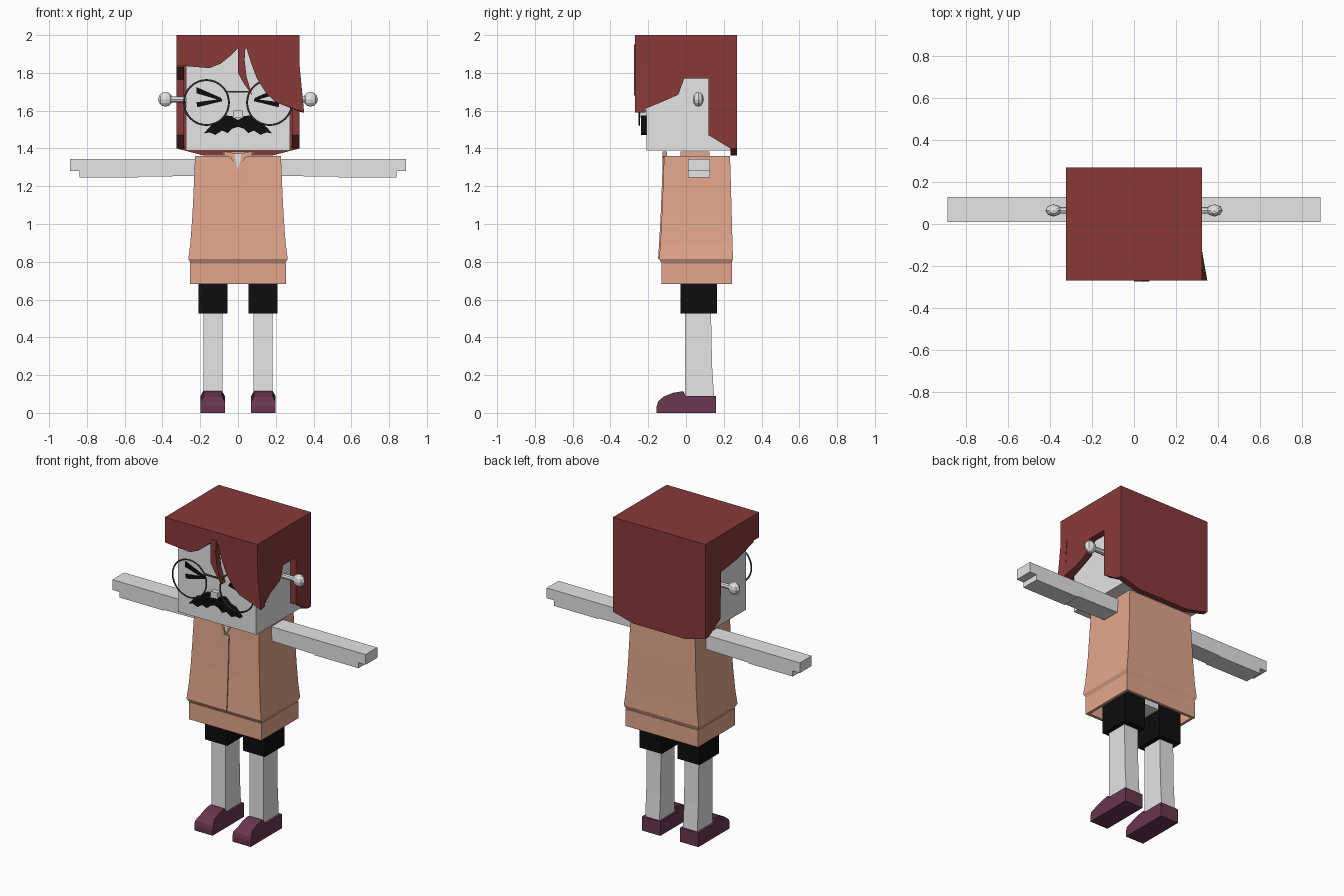
import bpy, bmesh, math

cube = bpy.data.objects.get("Cube")
if cube:
    bpy.data.objects.remove(cube, do_unlink=True)


def material(name, r, g, b):
    m = bpy.data.materials.new(name)
    m.use_nodes = True
    m.diffuse_color = (r, g, b, 1)
    m.node_tree.nodes["Principled BSDF"].inputs["Base Color"].default_value = (r, g, b, 1)
    return m


SKIN = material("pale grey skin", .78, .78, .78)
HAIR = material("dark red hair", .25, .042, .042)
KNIT = material("peach knit", .76, .385, .265)
BLACK = material("black", .004, .004, .004)
SHOE = material("plum leather", .14, .036, .08)
METAL = material("dark grey metal", .06, .06, .06)


def build(name, verts, faces, mat):
    mesh = bpy.data.meshes.new(name)
    mesh.from_pydata(verts, [], faces)
    bm = bmesh.new()
    bm.from_mesh(mesh)
    bmesh.ops.recalc_face_normals(bm, faces=bm.faces)
    bm.to_mesh(mesh)
    bm.free()
    mesh.materials.append(mat)
    ob = bpy.data.objects.new(name, mesh)
    bpy.context.collection.objects.link(ob)
    return ob


def stack(rings, caps=True):
    """Join equal rings of points into a skin."""
    n = len(rings[0])
    verts = [p for r in rings for p in r]
    faces = [(k * n + i, k * n + (i + 1) % n, (k + 1) * n + (i + 1) % n, (k + 1) * n + i)
             for k in range(len(rings) - 1) for i in range(n)]
    if caps:
        faces += [tuple(range(n)), tuple(range(len(verts) - n, len(verts)))]
    return verts, faces


def prism(name, pts, axis, a, b, mat):
    """Extrude a profile: (x, z) along y, or (y, z) along x."""
    put = (lambda p, d: (d, p[0], p[1])) if axis == "x" else (lambda p, d: (p[0], d, p[1]))
    return build(name, *stack([[put(p, d) for p in pts] for d in (a, b)]), mat)


def loft(name, rows, mat, caps=True):
    """Stack rectangles given as (z, x0, x1, y0, y1)."""
    rings = [[(x0, y0, z), (x1, y0, z), (x1, y1, z), (x0, y1, z)]
             for z, x0, x1, y0, y1 in rows]
    return build(name, *stack(rings, caps), mat)


def box(name, x0, x1, y0, y1, z0, z1, mat):
    return loft(name, [(z0, x0, x1, y0, y1), (z1, x0, x1, y0, y1)], mat)


def finish(name, mat):
    ob = bpy.context.object
    ob.name = name
    ob.data.materials.append(mat)
    return ob


def mirror_pts(pts, s):
    return [(s * x, z) for x, z in pts]


# Head and hair
box("head", -.275, .275, -.21, .235, 1.39, 1.96, SKIN)
box("hair_top", -.325, .325, -.215, .235, 1.955, 2, HAIR)
prism("hair_back", [(-.325, 2), (-.325, 1.4), (-.18, 1.362), (.18, 1.362), (.325, 1.4), (.325, 2)],
      "y", .235, .27, HAIR)
prism("hair_right", [(-.215, 2), (-.215, 1.83), (-.05, 1.785), (.11, 1.765), (.12, 1.47),
                     (.235, 1.4), (.235, 2)], "x", -.325, -.285, HAIR)
left = prism("hair_left", [(-.215, 2), (-.215, 1.8), (-.215, 1.61), (-.13, 1.645), (-.04, 1.685),
                           (-.01, 1.77), (.12, 1.77), (.12, 1.47), (.235, 1.4), (.235, 2),
                           (-.13, 2)], "x", .325, .285, HAIR)
fringe = prism("hair_fringe", [(-.325, 2), (-.325, 1.84), (-.15, 1.825), (-.09, 1.85), (-.04, 1.89),
                               (0, 1.93), (.045, 1.93), (.07, 1.85), (.1, 1.77), (.15, 1.69),
                               (.2, 1.645), (.325, 1.59), (.325, 1.85), (.325, 2)],
               "y", -.27, -.215, HAIR)
# The long lock flares outwards at its front corner
for ob in (left, fringe):
    for v in ob.data.vertices:
        if v.co.x > .32 and v.co.z < 1.75:
            v.co.x += .025 * max(0, (-.13 - v.co.y) / .14)
prism("hair_strand", [(0, 1.95), (0, 1.8), (.03, 1.745), (.075, 1.68), (.045, 1.78),
                      (.035, 1.87), (.04, 1.95)], "y", -.275, -.235, HAIR)

# Face
nose = box("nose", -.024, .024, -.24, -.2, 1.56, 1.6, SKIN)
half = [(.03, 1.57), (.065, 1.575), (.1, 1.54), (.135, 1.53), (.18, 1.48), (.15, 1.485),
        (.12, 1.472), (.085, 1.495), (.055, 1.482), (.03, 1.505)]
prism("moustache", [(0, 1.55)] + half + [(0, 1.515)] + mirror_pts(half[::-1], -1),
      "y", -.238, -.205, BLACK)

for s, side in ((1, "left"), (-1, "right")):
    # Squeezed eyes made of two tapered strokes
    prism(side + "_eye_upper", mirror_pts([(.22, 1.725), (.22, 1.692), (.085, 1.652), (.09, 1.668)], s),
          "y", -.217, -.209, BLACK)
    prism(side + "_eye_lower", mirror_pts([(.22, 1.645), (.215, 1.618), (.085, 1.65), (.085, 1.662)], s),
          "y", -.216, -.209, BLACK)
    # Glasses
    bpy.ops.mesh.primitive_torus_add(major_segments=32, minor_segments=6, major_radius=.119,
                                     minor_radius=.005, location=(s * .167, -.248, 1.643),
                                     rotation=(math.pi / 2, 0, 0))
    finish(side + "_lens_rim", METAL)
    bpy.ops.object.shade_smooth()
    # Stalk ears with a faceted knob
    bpy.ops.mesh.primitive_cylinder_add(vertices=8, radius=.016, depth=.1, location=(s * .315, .065, 1.66),
                                        rotation=(0, math.pi / 2, 0))
    finish(side + "_ear_stalk", SKIN)
    bpy.ops.mesh.primitive_uv_sphere_add(segments=8, ring_count=6, radius=.039,
                                         location=(s * .384, .065, 1.66))
    finish(side + "_ear_knob", SKIN).scale = (1, .75, 1)
    # Arm with a stepped hand
    prism(side + "_arm", mirror_pts([(.2, 1.345), (.2, 1.255), (.53, 1.25), (.53, 1.245), (.84, 1.245),
                                     (.84, 1.28), (.89, 1.28), (.89, 1.345)], s), "y", .01, .128, SKIN)
    # Leg and shorts
    loft(side + "_leg", [(.06, s * .083, s * .183, -.005, .15), (.25, s * .083, s * .183, -.005, .138),
                         (.55, s * .083, s * .183, -.005, .132)], SKIN)
    box(side + "_shorts_leg", s * .055, s * .21, -.03, .165, .527, .75, BLACK)
    # Shoe, narrowed over the toe
    shoe = prism(side + "_shoe", [(-.155, 0), (.158, 0), (.158, .09), (0, .09), (-.015, .115), (-.07, .106),
                                  (-.12, .085), (-.148, .06), (-.155, .035)],
                 "x", s * .07, s * .198, SHOE)
    for v in shoe.data.vertices:
        if v.co.y < -.005 and v.co.z > .08:
            v.co.x = s * .134 + (v.co.x - s * .134) * .78
    # Collar flap beside the neck opening
    prism(side + "_collar_flap", mirror_pts([(.003, 1.285), (.02, 1.375), (.075, 1.385), (.07, 1.358),
                                             (.038, 1.352)], s), "y", -.125, -.1, KNIT)

box("glasses_bridge", -.06, .06, -.252, -.244, 1.696, 1.705, METAL)

# Sweater, flared towards the hem
profile = [(.79, .25, -.128, .24), (.815, .263, -.142, .249), (.9, .252, -.136, .246),
           (1.05, .241, -.128, .242), (1.2, .234, -.122, .238), (1.36, .227, -.116, .233)]
loft("sweater_body", [(z, -w, w, f, b) for z, w, f, b in profile], KNIT)
loft("sweater_placket", [(z, -.017, .023, f - .006, f + .01) for z, w, f, b in profile[1:-1]]
     + [(1.285, -.017, .023, -.125, -.11)], KNIT)
hem = loft("sweater_hem", [(z, -.255, .255, -.13, .243) for z in (.682, .79)], KNIT, caps=False)
hem.modifiers.new("wall", "SOLIDIFY").thickness = .025
box("collar_band", -.08, .08, -.03, .125, 1.35, 1.385, KNIT)
prism("neck_opening", [(-.022, 1.372), (0, 1.285), (.022, 1.372)], "y", -.122, -.115, SKIN)
box("hips", -.2, .2, -.02, .155, .7, .8, SKIN)
